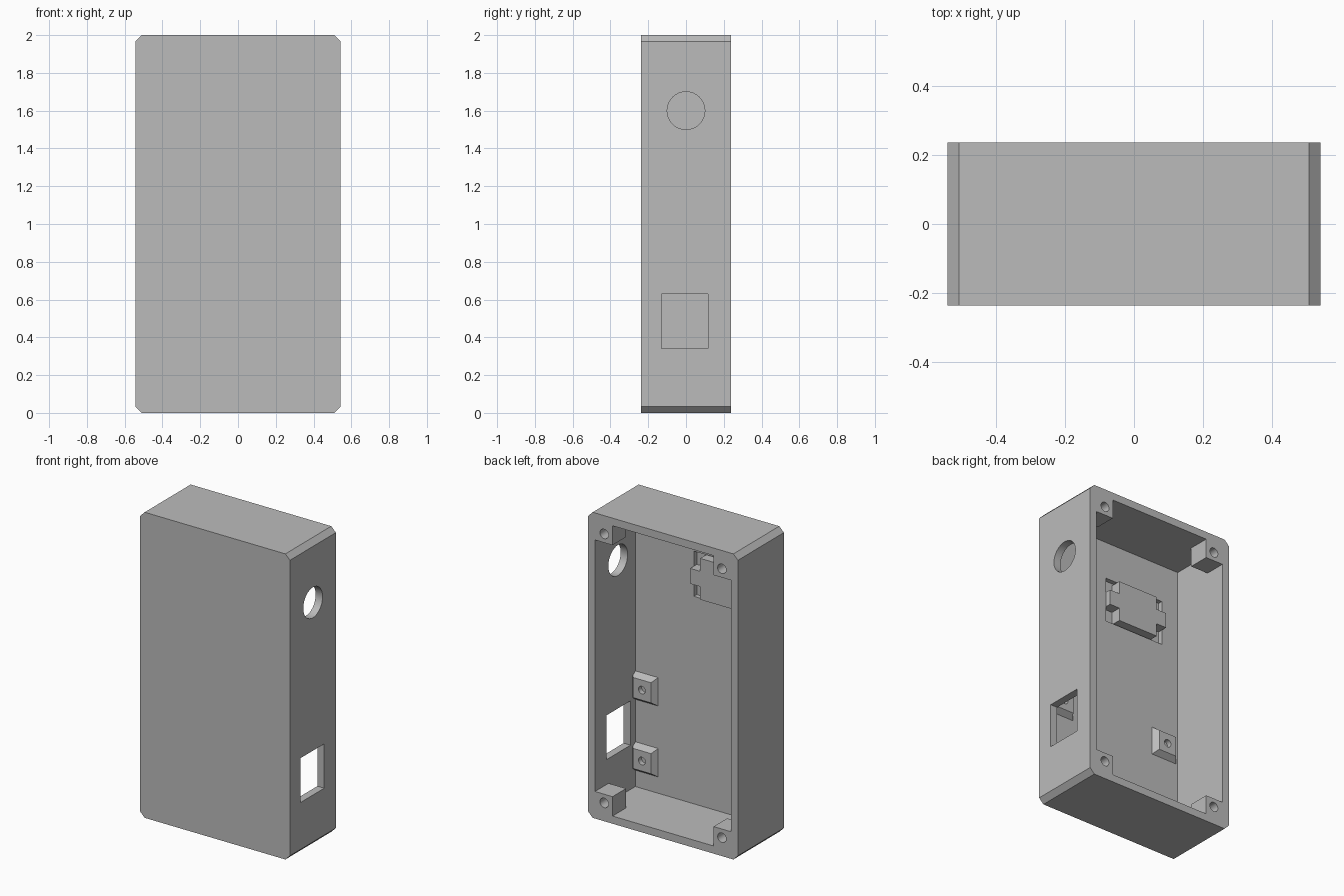
import bpy
import bmesh
import math
from mathutils import Matrix, Vector

old = bpy.data.objects.get("Cube")
if old:
    bpy.data.objects.remove(old, do_unlink=True)

HX, HY, H = 0.5425, 0.2375, 2.0      # half width, half depth, height
WALL, CHAMFER = 0.05, 0.033
FLOOR_Y = -0.18                      # inner surface of the front panel
POST, POST_DEPTH = 0.127, 0.14       # corner screw posts

grey = bpy.data.materials.new("plain_grey")
grey.use_nodes = True
grey.diffuse_color = (0.5, 0.5, 0.5, 1)
grey.node_tree.nodes["Principled BSDF"].inputs["Base Color"].default_value = (0.5, 0.5, 0.5, 1)


def finish(name, bm):
    bmesh.ops.recalc_face_normals(bm, faces=bm.faces)
    mesh = bpy.data.meshes.new(name)
    bm.to_mesh(mesh)
    bm.free()
    mesh.materials.append(grey)
    ob = bpy.data.objects.new(name, mesh)
    bpy.context.collection.objects.link(ob)
    return ob


def prism(name, outline, y0, y1):
    """Extrude an (x, z) outline along y."""
    bm = bmesh.new()
    face = bm.faces.new([bm.verts.new((x, y0, z)) for x, z in outline])
    new = bmesh.ops.extrude_face_region(bm, geom=[face])["geom"]
    verts = [v for v in new if isinstance(v, bmesh.types.BMVert)]
    bmesh.ops.translate(bm, verts=verts, vec=(0, y1 - y0, 0))
    return finish(name, bm)


def box(name, x0, x1, y0, y1, z0, z1):
    return prism(name, [(x0, z0), (x1, z0), (x1, z1), (x0, z1)], y0, y1)


def rod(name, centre, radius, length, axis):
    bm = bmesh.new()
    bmesh.ops.create_cone(bm, cap_ends=True, segments=32, radius1=radius, radius2=radius, depth=length)
    turn = Vector((0, 0, 1)).rotation_difference(Vector(axis)).to_matrix().to_4x4()
    bmesh.ops.transform(bm, matrix=Matrix.Translation(centre) @ turn, verts=bm.verts)
    return finish(name, bm)


def combine(target, other, operation="DIFFERENCE"):
    mod = target.modifiers.new("cut", "BOOLEAN")
    mod.operation = operation
    mod.solver = "EXACT"
    mod.object = other
    bpy.context.view_layer.objects.active = target
    bpy.ops.object.modifier_apply(modifier=mod.name)
    bpy.data.objects.remove(other, do_unlink=True)


def notched(hx, z0, z1, n, inner):
    """Rectangle with chamfered corners, or square notches when inner is set."""
    pts = []
    corners = [(-1, z0, 1), (1, z0, 1), (1, z1, -1), (-1, z1, -1)]
    for i, (sx, z, sz) in enumerate(corners):
        along_z, along_x = (sx * hx, z + sz * n), (sx * (hx - n), z)
        mid = [(sx * (hx - n), z + sz * n)] if inner else []
        group = [along_z] + mid + [along_x]
        pts += group if i % 2 == 0 else group[::-1]
    return pts


# Case: chamfered block, hollowed from the back, leaving four corner posts
case = prism("case", notched(HX, 0, H, CHAMFER, False), -HY, HY)
inner_x = HX - WALL
combine(case, box("cavity", -inner_x, inner_x, FLOOR_Y, HY - POST_DEPTH, WALL, H - WALL))
combine(case, prism("opening", notched(inner_x, WALL, H - WALL, POST, True), 0.0, HY + 0.1))

# Screw holes in the posts
for sx in (-1, 1):
    for z in (0.12, H - 0.12):
        combine(case, rod("screw_hole", (sx * 0.426, HY, z), 0.031, 0.22, (0, 1, 0)))

# Round and rectangular ports in the left wall
combine(case, rod("round_port", (HX, 0, 1.6), 0.1, 0.3, (1, 0, 0)))
combine(case, box("square_port", HX - 0.12, HX + 0.1, -0.13, 0.117, 0.34, 0.63))

# Shallow pocket in the front panel with a raised cross-shaped mount
PX, PZ = -0.15, 1.556
combine(case, box("pocket", PX - 0.219, PX + 0.219, FLOOR_Y - 0.03, FLOOR_Y + 0.05, PZ - 0.148, PZ + 0.148))
mount = box("mount_plate", PX - 0.146, PX + 0.146, FLOOR_Y - 0.035, FLOOR_Y + 0.039, PZ - 0.135, PZ + 0.135)
tabs = box("mount_tabs", PX - 0.219, PX + 0.219, FLOOR_Y - 0.035, FLOOR_Y + 0.039, PZ - 0.05, PZ + 0.05)
combine(mount, tabs, "UNION")

# Tapered standoffs with screw holes
parts = [case, mount]
for x, side in ((0.42, "left"), (-0.385, "right")):
    for z, level in ((0.25, "lower"), (0.714, "upper")):
        bm = bmesh.new()
        bmesh.ops.create_cone(bm, cap_ends=True, segments=4, radius1=0.093 * math.sqrt(2),
                              radius2=0.066 * math.sqrt(2), depth=0.036)
        place = (Matrix.Translation((x, FLOOR_Y + 0.018, z)) @ Matrix.Rotation(-math.pi / 2, 4, "X")
                 @ Matrix.Rotation(math.pi / 4, 4, "Z"))
        bmesh.ops.transform(bm, matrix=place, verts=bm.verts)
        standoff = finish(f"{level}_{side}_standoff", bm)
        combine(standoff, rod("standoff_hole", (x, FLOOR_Y + 0.036, z), 0.025, 0.064, (0, 1, 0)))
        parts.append(standoff)

# Smooth the hole walls, keep edges sharp
bpy.ops.object.select_all(action="DESELECT")
for ob in parts:
    ob.select_set(True)
bpy.context.view_layer.objects.active = case
bpy.ops.object.shade_smooth_by_angle(angle=math.radians(30))
